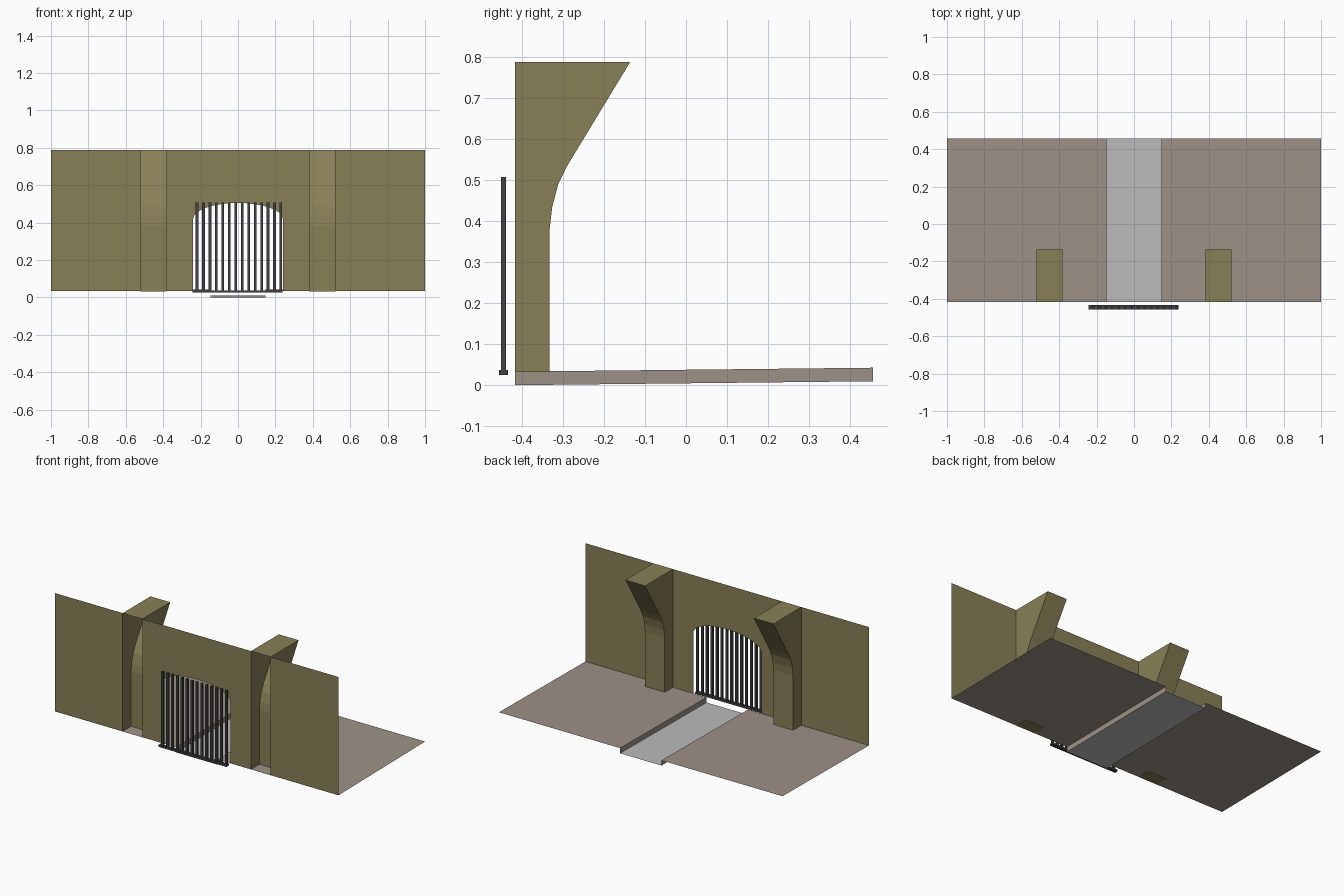
import bpy, bmesh, math

if "Cube" in bpy.data.objects:
    bpy.data.objects.remove(bpy.data.objects["Cube"])


def material(name, color):
    m = bpy.data.materials.new(name)
    m.diffuse_color = (*color, 1)
    m.use_nodes = True
    m.node_tree.nodes["Principled BSDF"].inputs["Base Color"].default_value = m.diffuse_color
    return m


OLIVE = material("olive wall", (0.25, 0.215, 0.095))
PAVING = material("brown paving", (0.34, 0.285, 0.245))
ROAD = material("grey road", (0.50, 0.50, 0.50))
IRON = material("dark iron", (0.055, 0.055, 0.06))


def make(name, polys, mat):
    """One object from a list of polygons."""
    bm = bmesh.new()
    for poly in polys:
        bm.faces.new([bm.verts.new(p) for p in poly])
    bmesh.ops.remove_doubles(bm, verts=bm.verts, dist=1e-5)
    me = bpy.data.meshes.new(name)
    bm.to_mesh(me)
    bm.free()
    me.materials.append(mat)
    ob = bpy.data.objects.new(name, me)
    bpy.context.collection.objects.link(ob)
    return ob


def box(name, x0, x1, y0, y1, z0, z1, mat):
    bpy.ops.mesh.primitive_cube_add(size=1, location=((x0 + x1) / 2, (y0 + y1) / 2, (z0 + z1) / 2))
    ob = bpy.context.object
    ob.name = name
    ob.scale = (x1 - x0, y1 - y0, z1 - z0)
    ob.data.materials.append(mat)
    return ob


FRONT, BACK = -0.416, 0.456      # depth limits of the ground
BASE, TOP = 0.033, 0.787         # wall bottom and top
PIN, POUT = 0.383, 0.522         # pillar inner and outer x
CURB = 0.146                     # half width of the road
SLOPE = 0.0095                   # rise of the ground towards the back

# road, sunk between the pavements
make("road", [[(-CURB, FRONT, 0), (CURB, FRONT, 0),
               (CURB, BACK, SLOPE), (-CURB, BACK, SLOPE)]], ROAD)

# pavements with curb faces
for s, side in ((-1, "left"), (1, "right")):
    a, b = s * CURB, s * 1.0
    top = [(a, FRONT, BASE), (b, FRONT, BASE), (b, BACK, BASE + SLOPE), (a, BACK, BASE + SLOPE)]
    curb = [(a, FRONT, 0), (a, FRONT, BASE), (a, BACK, BASE + SLOPE), (a, BACK, SLOPE)]
    if s < 0:
        top.reverse()
        curb.reverse()
    make(side + "_pavement", [top, curb], PAVING)

# outer wall panels, thin sheets
for s, side in ((-1, "left"), (1, "right")):
    panel = [(s * POUT, FRONT, BASE), (s * POUT, FRONT, TOP), (s, FRONT, TOP), (s, FRONT, BASE)]
    if s < 0:
        panel.reverse()
    make(side + "_wall_panel", [panel], OLIVE)

# centre panel with arched gateway
N = 16
arch = [(0.24 * math.cos(math.pi * i / N), FRONT, 0.42 + 0.085 * math.sin(math.pi * i / N))
        for i in range(N + 1)]
outline = [(PIN, FRONT, BASE), (0.24, FRONT, BASE)] + arch + [
    (-0.24, FRONT, BASE), (-PIN, FRONT, BASE), (-PIN, FRONT, TOP), (PIN, FRONT, TOP)]
make("gateway_wall", [outline], OLIVE)

# hollow pillars, open at the front, flaring backwards at the top
curve = [(-0.332, BASE - 0.0005), (-0.332, 0.38), (-0.326, 0.433),
         (-0.311, 0.49), (-0.290, 0.533), (-0.136, TOP)]
profile = [(FRONT, BASE - 0.0005)] + curve + [(FRONT, TOP)]
for s, side in ((-1, "left"), (1, "right")):
    x0, x1 = sorted((s * PIN, s * POUT))
    faces = [[(x1, y, z) for y, z in profile],
             [(x0, y, z) for y, z in reversed(profile)]]
    for (ya, za), (yb, zb) in zip(profile, profile[1:]):
        faces.append([(x0, ya, za), (x0, yb, zb), (x1, yb, zb), (x1, ya, za)])
    make(side + "_pillar", faces, OLIVE)

# iron gate: bottom rail and bars
box("gate_rail", -0.243, 0.238, -0.456, -0.433, 0.025, 0.037, IRON)
for i in range(14):
    x = -0.219 + i * 0.0345
    box("gate_bar", x - 0.007, x + 0.007, -0.451, -0.438, 0.03, 0.507, IRON)
